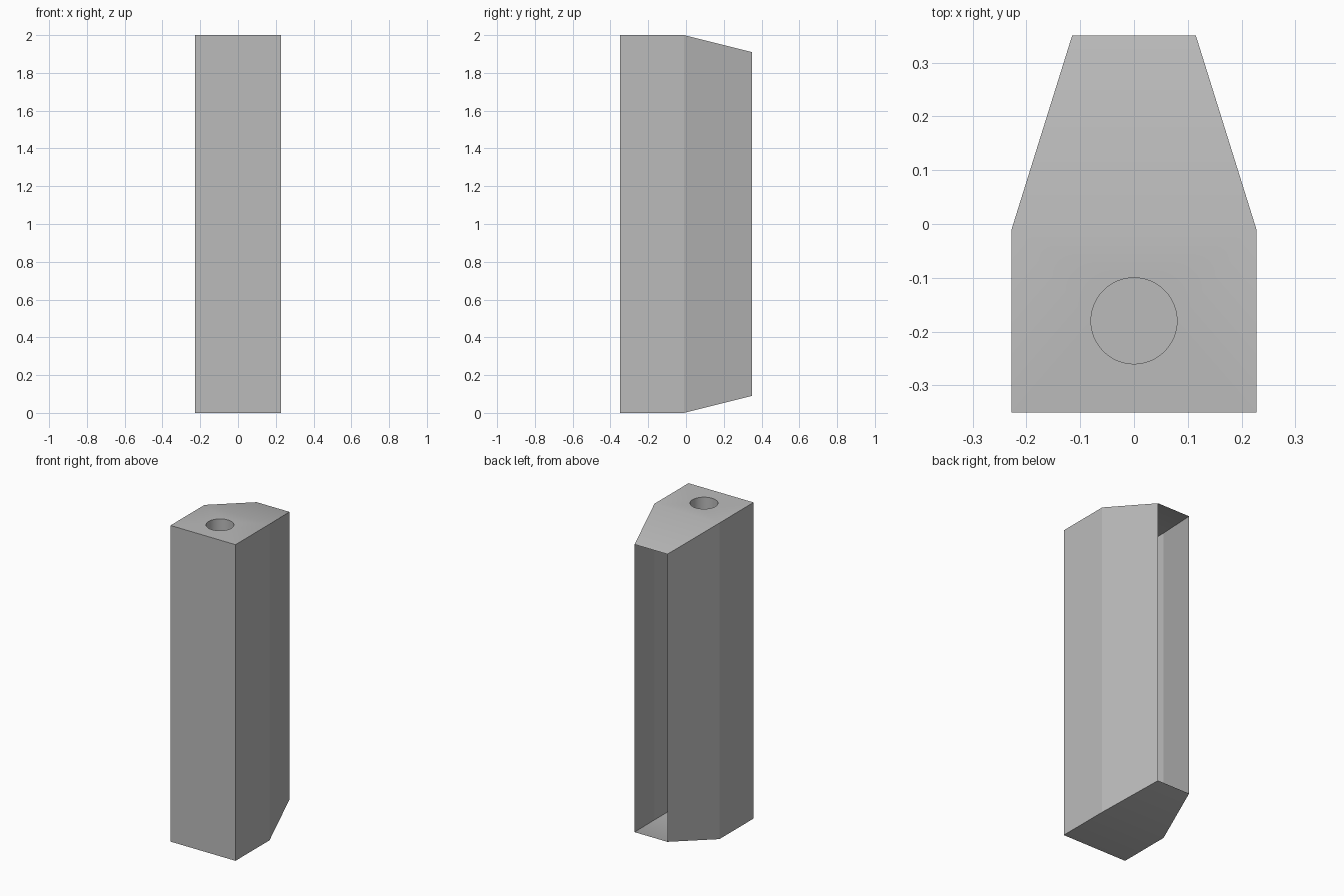
import bpy
import bmesh
import math

cube = bpy.data.objects.get("Cube")
if cube:
    bpy.data.objects.remove(cube)

# Grey material
grey = bpy.data.materials.new("plain grey")
grey.use_nodes = True
colour = (0.5, 0.5, 0.5, 1)
grey.diffuse_color = colour
grey.node_tree.nodes["Principled BSDF"].inputs["Base Color"].default_value = colour

# Main dimensions
HEIGHT, DROP = 2.0, 0.09
FRONT, FOLD, BACK = -0.35, -0.01, 0.35
WIDE, NARROW = 0.2275, 0.115
HOLE_Y, HOLE_R, HOLE_DEPTH, SIDES = -0.18, 0.08, 0.3, 48

bm = bmesh.new()


def section(y, half, inset):
    """Four corners: bottom right, bottom left, top left, top right."""
    low, high = inset, HEIGHT - inset
    return [bm.verts.new(p) for p in
            ((-half, y, low), (half, y, low), (half, y, high), (-half, y, high))]


front = section(FRONT, WIDE, 0)
fold = section(FOLD, WIDE, 0)
back = section(BACK, NARROW, DROP)

# Front panel, then the walls; the back stays open
bm.faces.new(front)
for a, b in ((front, fold), (fold, back)):
    for i in range(4):
        j = (i + 1) % 4
        if a is front and i == 2:
            continue  # flat top is filled around the hole
        bm.faces.new((a[j], a[i], b[i], b[j]))

# Flat top with a round hole
ring = bmesh.ops.create_circle(bm, segments=SIDES, radius=HOLE_R)["verts"]
for v in ring:
    v.co.y += HOLE_Y
    v.co.z = HEIGHT
rim = list({e for v in ring for e in v.link_edges})
outline = [front[2], fold[2], fold[3], front[3]]
border = []
for i, v in enumerate(outline):
    w = outline[(i + 1) % 4]
    border.append(bm.edges.get((v, w)) or bm.edges.new((v, w)))
bmesh.ops.triangle_fill(bm, edges=border + rim, use_beauty=True, normal=(0, 0, 1))

# Round pocket below the hole
deep = bmesh.ops.extrude_edge_only(bm, edges=rim)["geom"]
floor_verts = [g for g in deep if isinstance(g, bmesh.types.BMVert)]
for v in floor_verts:
    v.co.z -= HOLE_DEPTH
floor_verts.sort(key=lambda v: math.atan2(v.co.y - HOLE_Y, v.co.x))
bm.faces.new(floor_verts)
bmesh.ops.recalc_face_normals(bm, faces=bm.faces[:])

mesh = bpy.data.meshes.new("housing")
bm.to_mesh(mesh)
bm.free()
mesh.materials.append(grey)
housing = bpy.data.objects.new("housing", mesh)
bpy.context.collection.objects.link(housing)

# Soft folds on top and bottom, flat upright walls
bpy.ops.object.select_all(action="DESELECT")
housing.select_set(True)
bpy.context.view_layer.objects.active = housing
bpy.ops.object.shade_smooth_by_angle(angle=math.radians(30))
for face in mesh.polygons:
    if abs(face.normal.z) < 0.1 and face.area > 0.1:
        face.use_smooth = False
